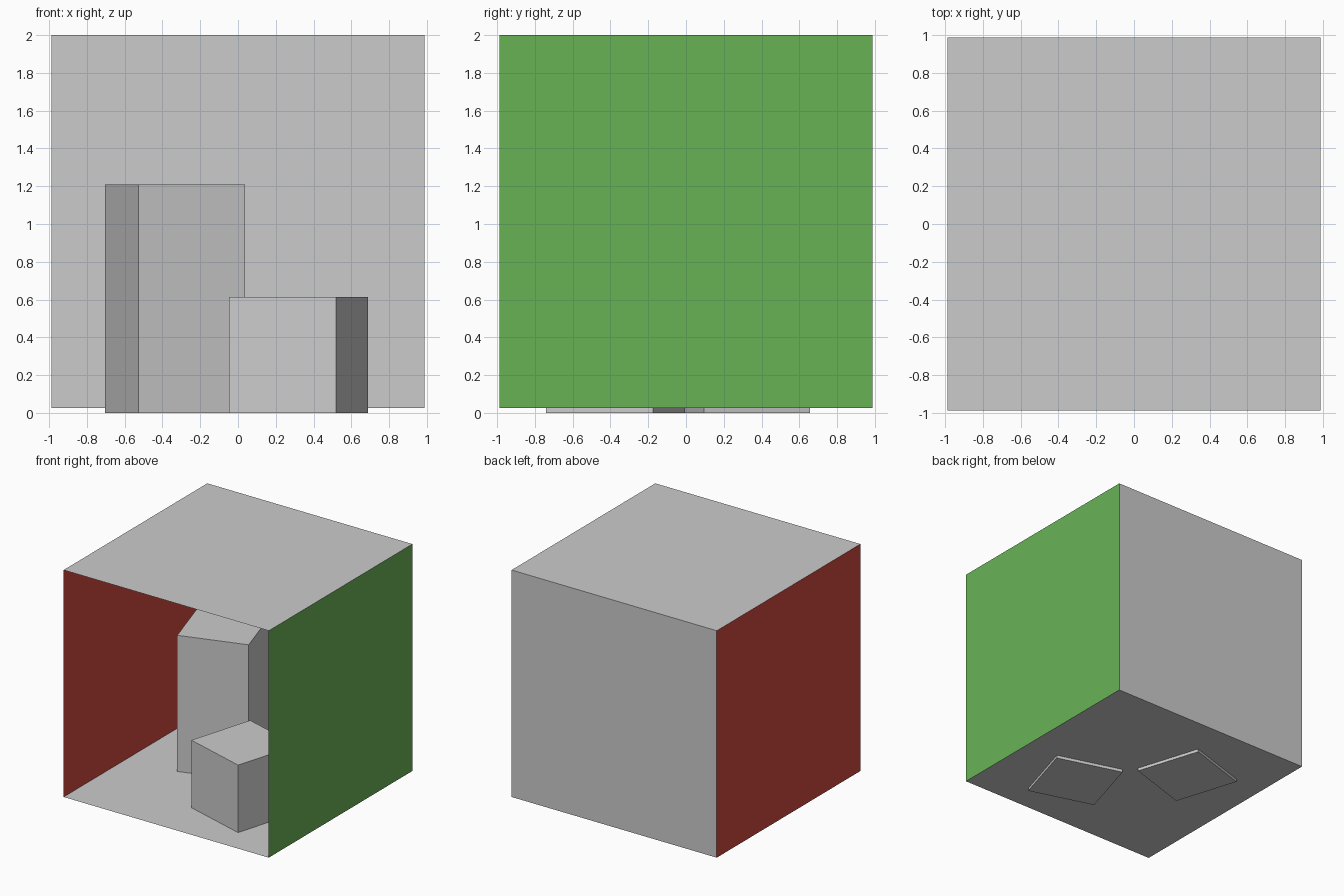
import bpy
from math import radians, pi

if "Cube" in bpy.data.objects:
    bpy.data.objects.remove(bpy.data.objects["Cube"])

H = 0.987            # half width of the room
FLOOR, TOP = 0.026, 2.0
MID = (FLOOR + TOP) / 2


def material(name, color):
    m = bpy.data.materials.new(name)
    m.diffuse_color = color
    m.use_nodes = True
    m.node_tree.nodes["Principled BSDF"].inputs["Base Color"].default_value = m.diffuse_color
    return m


def panel(name, loc, rot, mat=None):
    """Single-sided square wall, normal facing into the room."""
    bpy.ops.mesh.primitive_plane_add(size=2 * H, location=loc, rotation=rot)
    ob = bpy.context.object
    ob.name = name
    if mat:
        ob.data.materials.append(mat)


def block(name, x, y, side, height, angle):
    """Square block standing on z = 0, turned about z."""
    bpy.ops.mesh.primitive_cube_add(size=1, location=(x, y, height / 2),
                                    rotation=(0, 0, radians(angle)))
    ob = bpy.context.object
    ob.name = name
    ob.scale = (side, side, height)


red = material("red_paint", (0.63, 0.065, 0.05, 1))
green = material("green_paint", (0.14, 0.45, 0.091, 1))

# Room, open at the front
panel("floor", (0, 0, FLOOR), (0, 0, 0))
panel("ceiling", (0, 0, TOP), (pi, 0, 0))
panel("back_wall", (0, H, MID), (pi / 2, 0, 0))
panel("left_wall", (-H, 0, MID), (0, pi / 2, 0), red)
panel("right_wall", (H, 0, MID), (0, -pi / 2, 0), green)

# Blocks, sunk slightly through the floor
block("tall_block", -0.334, 0.287, 0.59, 1.21, 17.5)
block("short_block", 0.32, -0.373, 0.593, 0.613, -16.6)
